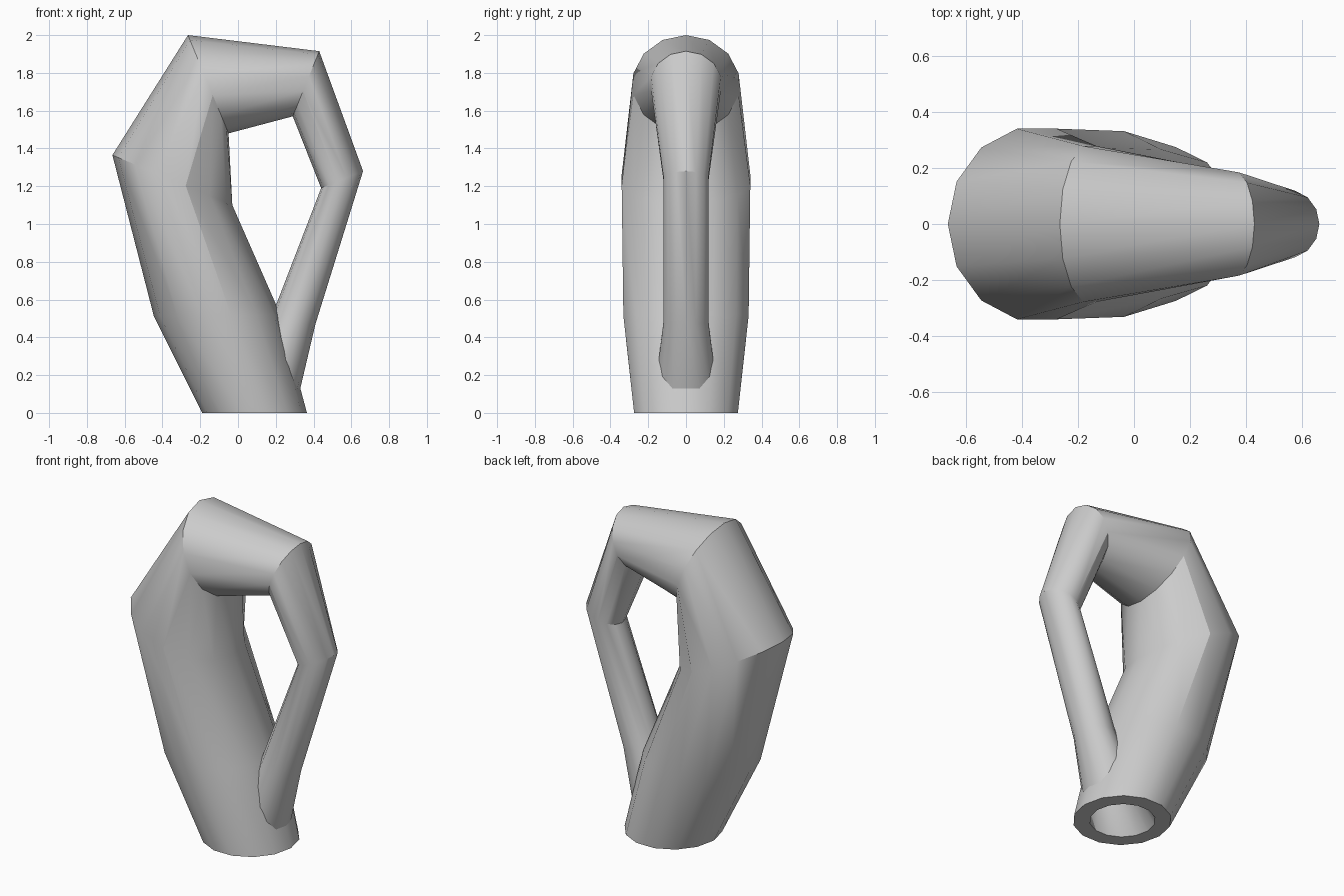
import bpy, bmesh, math
from mathutils import Vector

cube = bpy.data.objects.get("Cube")
if cube:
    bpy.data.objects.remove(cube, do_unlink=True)

SIDES = 14

grey = bpy.data.materials.new("plain_grey")
grey.use_nodes = True
colour = (0.6, 0.6, 0.6, 1.0)
grey.diffuse_color = colour
grey.node_tree.nodes["Principled BSDF"].inputs["Base Color"].default_value = colour

# Each ring is given by its outer and inner ends (x, z) in the y = 0 plane
rings = [
    ((-0.19, 0.00), (0.365, 0.00)),   # foot
    ((-0.445, 0.51), (0.225, 0.52)),  # belly
    ((-0.665, 1.365), (-0.03, 1.10)), # shoulder
    ((-0.265, 2.00), (-0.05, 1.48)),  # top bend
    ((0.43, 1.915), (0.29, 1.57)),    # neck bend
    ((0.662, 1.28), (0.44, 1.19)),    # elbow
    ((0.41, 0.47), (0.17, 0.49)),     # narrow tube where it enters the body
    ((0.33, 0.13), (0.00, 0.13)),     # flare inside the body
    ((0.27, 0.00), (-0.10, 0.00)),    # mouth in the foot
]


def add_ring(bm, outer, inner):
    a = Vector((outer[0], 0, outer[1]))
    b = Vector((inner[0], 0, inner[1]))
    centre, axis = (a + b) / 2, (a - b) / 2
    side = Vector((0, axis.length * 1.015, 0))
    angles = [2 * math.pi * i / SIDES for i in range(SIDES)]
    return [bm.verts.new(centre + axis * math.cos(t) + side * math.sin(t)) for t in angles]


# Tube lofted through all the rings
bm = bmesh.new()
loops = [add_ring(bm, *r) for r in rings]
for lo, hi in zip(loops, loops[1:]):
    for i in range(SIDES):
        j = (i + 1) % SIDES
        bm.faces.new((lo[i], hi[i], hi[j], lo[j]))

# Flat annulus joining the mouth to the foot, whose rings face opposite ways
first, last = loops[0], loops[-1]
for i in range(SIDES):
    j = (i + 1) % SIDES
    p, q = (SIDES // 2 - i) % SIDES, (SIDES // 2 - j) % SIDES
    face = bm.faces.new((last[i], last[j], first[q], first[p]))
    face.normal_update()
    if face.normal.z > 0:
        face.normal_flip()

mesh = bpy.data.meshes.new("looping_tube")
bm.to_mesh(mesh)
bm.free()
mesh.materials.append(grey)
tube = bpy.data.objects.new("looping_tube", mesh)
bpy.context.collection.objects.link(tube)

# Smooth around the tube, sharp at the bends
bpy.ops.object.select_all(action="DESELECT")
tube.select_set(True)
bpy.context.view_layer.objects.active = tube
bpy.ops.object.shade_smooth_by_angle(angle=math.radians(30))
